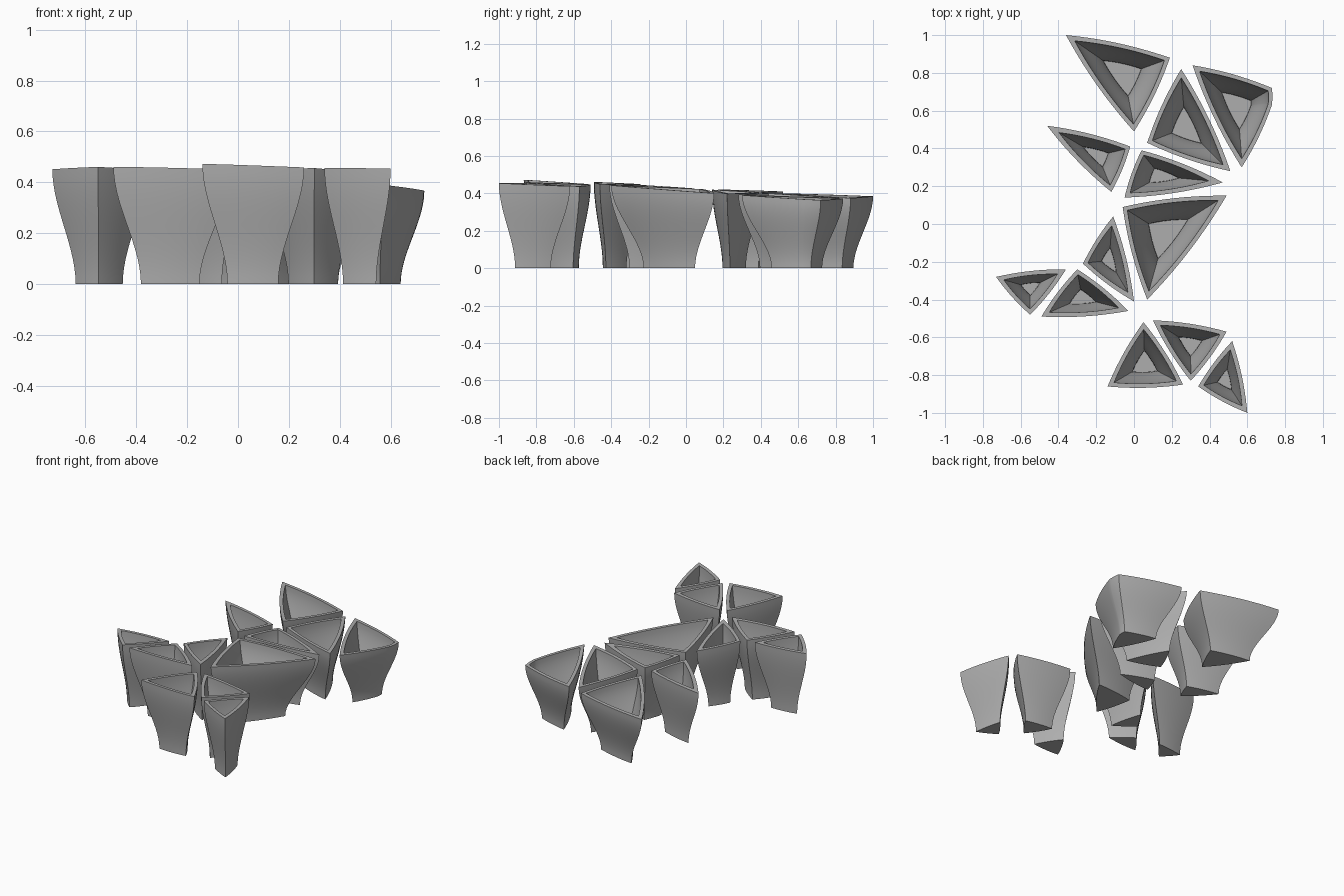
import bpy
import bmesh
import math
from mathutils import Vector

cube = bpy.data.objects.get("Cube")
if cube:
    bpy.data.objects.remove(cube, do_unlink=True)

FOOT_SCALE = 0.5    # footprint of the base relative to the rim
WALL = 0.02         # wall thickness
FLOOR = 0.03        # thickness of the bottom
BULGE = 0.03        # outward bow of each side, per unit of its length
SIDE_STEPS = 10
LEVELS = 14

# Rim corners of every planter
PLANTERS = {
    "back_right": [(-.36, 1), (.19, .88), (0, .49)],
    "back_left": [(.31, .84), (.73, .72), (.73, .63), (.57, .3)],
    "back_middle": [(.25, .82), (.07, .43), (.51, .28)],
    "right_slim": [(-.46, .52), (-.02, .41), (-.12, .17)],
    "centre_slim": [(.04, .39), (.47, .22), (-.05, .14)],
    "centre_large": [(-.06, .09), (.49, .15), (.07, -.4)],
    "centre_small": [(-.11, .04), (-.27, -.21), (0, -.41)],
    "right_small": [(-.36, -.24), (-.73, -.28), (-.55, -.48)],
    "right_wide": [(-.3, -.24), (-.49, -.49), (-.03, -.46)],
    "front_right": [(.05, -.52), (-.14, -.86), (.26, -.85)],
    "front_middle": [(.1, -.51), (.49, -.57), (.3, -.83)],
    "front_left": [(.52, -.62), (.34, -.86), (.6, -1)],
}

grey = bpy.data.materials.new("planter_grey")
grey.use_nodes = True
grey.diffuse_color = (0.42, 0.42, 0.42, 1)
grey.node_tree.nodes["Principled BSDF"].inputs["Base Color"].default_value = grey.diffuse_color


def rim_height(p):
    """Gently sloping surface on which all the rims lie."""
    return 0.425 - 0.035 * p.x - 0.05 * p.y - 0.025 * min(p.x, 0) ** 2


def cross(a, b):
    return a.x * b.y - a.y * b.x


def area_centre(corners):
    """Centre of area and signed double area of a polygon."""
    total, centre = 0, Vector((0, 0))
    for i, p in enumerate(corners):
        c = cross(corners[i - 1], p)
        total += c
        centre += (corners[i - 1] + p) * c
    return centre / (3 * total), total


def inset(corners, distance):
    """Move every side of a counter-clockwise polygon inward."""
    result = []
    for i, p in enumerate(corners):
        before = (p - corners[i - 1]).normalized()
        after = (corners[(i + 1) % len(corners)] - p).normalized()
        miter = distance / cross(before, after)
        result.append(p + (after - before) * miter)
    return result


def bowed_outline(corners):
    """Outline with slightly bowed sides between the corners."""
    points = []
    for i, a in enumerate(corners):
        side = corners[(i + 1) % len(corners)] - a
        outward = Vector((side.y, -side.x))
        for k in range(SIDE_STEPS):
            u = k / SIDE_STEPS
            points.append(a + side * u + outward * BULGE * 4 * u * (1 - u))
    return points


def planter(name, corners):
    corners = [Vector(c) for c in corners]
    centre, area = area_centre(corners)
    if area < 0:
        corners.reverse()
    bm = bmesh.new()

    def ring(t, wall, floor):
        flare = t * t * (3 - 2 * t)
        scale = FOOT_SCALE + (1 - FOOT_SCALE) * flare
        shape = [centre + (c - centre) * scale for c in corners]
        rim = bowed_outline(inset(corners, wall))
        return [bm.verts.new((p.x, p.y, floor + t * (rim_height(r) - floor)))
                for p, r in zip(bowed_outline(inset(shape, wall)), rim)]

    # Outer skin upward, then inner skin downward
    steps = [i / LEVELS for i in range(LEVELS + 1)]
    rings = [ring(t, 0, 0) for t in steps]
    rings += [ring(t, WALL, FLOOR) for t in reversed(steps)]
    for low, high in zip(rings, rings[1:]):
        for i in range(len(low)):
            bm.faces.new((low[i - 1], low[i], high[i], high[i - 1]))

    # Underside and inner floor
    bm.faces.new(list(reversed(rings[0])))
    bm.faces.new(rings[-1])

    mesh = bpy.data.meshes.new(name)
    bm.to_mesh(mesh)
    bm.free()
    mesh.materials.append(grey)
    obj = bpy.data.objects.new(name, mesh)
    bpy.context.collection.objects.link(obj)
    return obj


bpy.ops.object.select_all(action="DESELECT")
for place, outline in PLANTERS.items():
    pot = planter("planter_" + place, outline)
    pot.select_set(True)
    bpy.context.view_layer.objects.active = pot
bpy.ops.object.shade_smooth_by_angle(angle=math.radians(30))
